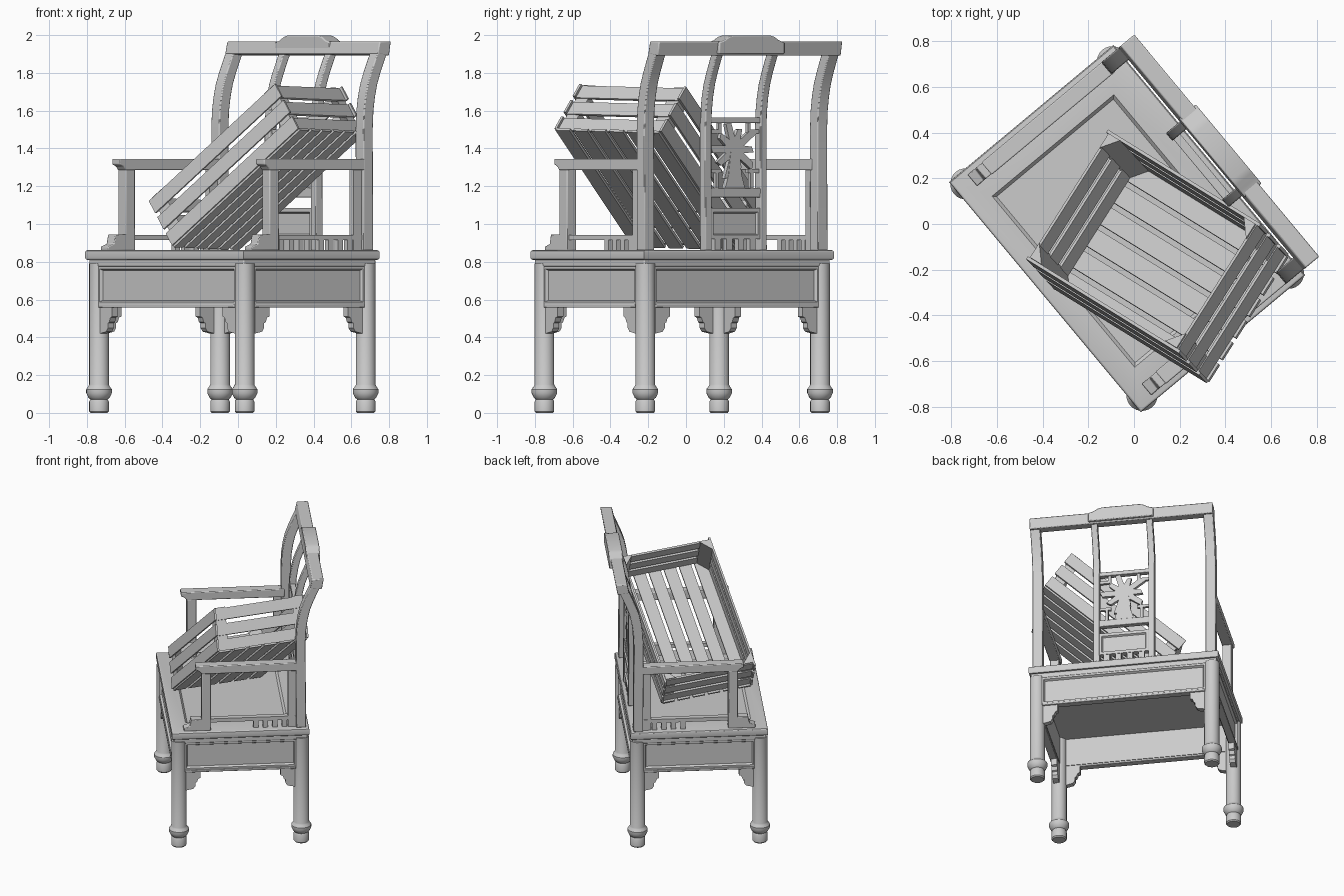
import bpy, bmesh, math
from math import sin, cos, pi
from mathutils import Matrix, Vector

if "Cube" in bpy.data.objects:
    bpy.data.objects.remove(bpy.data.objects["Cube"])

# Chair frame: local front faces -y, turned about z
R = Matrix.Translation((-0.03, -0.02, 0)) @ Matrix.Rotation(math.radians(-50.2), 4, 'Z')


def finish(name, bm, M=R, bevel=0):
    bm.transform(M)
    bmesh.ops.recalc_face_normals(bm, faces=bm.faces)
    me = bpy.data.meshes.new(name)
    bm.to_mesh(me)
    bm.free()
    ob = bpy.data.objects.new(name, me)
    bpy.context.collection.objects.link(ob)
    if bevel:
        m = ob.modifiers.new("bevel", 'BEVEL')
        m.width, m.segments = bevel, 2
    return ob


def box_bm(x, y, z):
    bm = bmesh.new()
    bmesh.ops.create_cube(bm, size=1)
    for v in bm.verts:
        v.co = [(a[0] + a[1]) / 2 + c * (a[1] - a[0]) for a, c in zip((x, y, z), v.co)]
    return bm


def box(name, x, y, z, M=R, bevel=0):
    return finish(name, box_bm(x, y, z), M, bevel)


def prism(name, pts, lo, hi, plane='xz', M=R, bevel=0):
    bm = bmesh.new()
    co = {'xz': lambda p, t: (p[0], t, p[1]), 'yz': lambda p, t: (t, p[0], p[1]),
          'xy': lambda p, t: (p[0], p[1], t)}[plane]
    f = bm.faces.new([bm.verts.new(co(p, lo)) for p in pts])
    ext = bmesh.ops.extrude_face_region(bm, geom=[f])['geom']
    d = Vector(co((0, 0), hi - lo))
    bmesh.ops.translate(bm, vec=d, verts=[g for g in ext if isinstance(g, bmesh.types.BMVert)])
    return finish(name, bm, M, bevel)


def sink(bm, normal, inset, depth, slope=0.01):
    # recess the face pointing along normal
    bm.normal_update()
    f = max(bm.faces, key=lambda f: f.normal.dot(normal))
    if inset:
        bmesh.ops.inset_region(bm, faces=[f], thickness=inset)
    bmesh.ops.inset_region(bm, faces=[f], thickness=slope, depth=-depth)


def lathe(name, profile, x, y, n=24):
    bm = bmesh.new()
    rings = [[bm.verts.new((x + r * cos(2 * pi * i / n), y + r * sin(2 * pi * i / n), z))
              for i in range(n)] for r, z in profile]
    for a, b in zip(rings, rings[1:]):
        for i in range(n):
            bm.faces.new((a[i], a[(i + 1) % n], b[(i + 1) % n], b[i]))
    bm.faces.new(rings[0][::-1])
    bm.faces.new(rings[-1])
    return finish(name, bm)


# Seat: lower moulding, top slab with sunken panel
box("seat_moulding", (-.64, .64), (-.455, .455), (.775, .812), bevel=.006)
bm = box_bm((-.655, .655), (-.468, .468), (.81, .862))
bm.normal_update()
top = max(bm.faces, key=lambda f: f.normal.z)
edges = [e for e in bm.edges if abs(e.verts[0].co.z - e.verts[1].co.z) < .01]
bmesh.ops.inset_region(bm, faces=[top], thickness=.1)
for v in top.verts:
    v.co.x = math.copysign(.487, v.co.x)
    v.co.y = -.363 if v.co.y < 0 else .33
bmesh.ops.inset_region(bm, faces=[top], thickness=.02, depth=-.015)
bmesh.ops.bevel(bm, geom=edges, offset=.01, segments=3, profile=.5, affect='EDGES')
finish("seat", bm)

# Turned legs
foot = [(.045, 0), (.052, .008), (.052, .06), (.046, .072), (.056, .08), (.068, .105), (.068, .125),
        (.056, .142), (.052, .15), (.052, .79)]
for sx in (-1, 1):
    for sy in (-1, 1):
        lathe("leg", foot, sx * .602, sy * .417)

# Aprons and stepped corner brackets on all four sides
step = [(0, .57), (.10, .57), (.10, .51), (.085, .505), (.075, .48), (.065, .475), (.065, .45),
        (.05, .43), (0, .42)]
for k in range(4):
    half, d = ((.602, .452), (.417, .637))[k % 2]
    M = R @ Matrix.Rotation(k * pi / 2, 4, 'Z')
    bm = box_bm((-half + .03, half - .03), (-d, -d + .05), (.57, .78))
    sink(bm, Vector((0, -1, 0)), .025, .016, .012)
    finish("apron", bm, M)
    box("apron_lip", (-half + .04, half - .04), (-d - .005, -d + .045), (.557, .575), M, .004)
    for s in (-1, 1):
        prism("bracket", [(s * (half - .045 - x), z) for x, z in step], -d + .005, -d + .045, 'xz', M)

# Arms with front post, foot scroll, lower rail and spindles
for s in (-1, 1):
    a, b = sorted((s * .563, s * .627))
    box("arm_post", (a, b), (-.265, -.2), (.86, 1.29), bevel=.005)
    prism("arm_rest", [(-.305, 1.345), (.40, 1.345), (.40, 1.285), (-.19, 1.285), (-.265, 1.285),
                       (-.28, 1.305), (-.305, 1.315)], a - .003, b + .003, 'yz', bevel=.005)
    prism("arm_foot", [(-.385, .86), (-.385, .88), (-.345, .895), (-.335, .945), (-.255, .945), (-.25, .98),
                       (-.20, .98), (-.2, .86)], a, b, 'yz', bevel=.004)
    box("side_rail", (s * .595 - .02, s * .595 + .02), (-.21, .39), (.915, .942))
    box("rear_strip", (s * .595 - .018, s * .595 + .018), (.325, .39), (.86, 1.29))
    for i in range(4):
        y = .09 + i * .065
        box("side_spindle", (s * .595 - .015, s * .595 + .015), (y, y + .034), (.86, .92))

# Back posts and inner stiles, bent backwards at the top
bend = [(0, .86), (-.003, 1.5), (.002, 1.6), (.012, 1.67), (.028, 1.74), (.05, 1.80), (.08, 1.87), (.117, 1.95)]


def bent(name, x, w, yc, d):
    pts = [(yc - d + y, z) for y, z in bend] + [(yc + d + y, z) for y, z in bend[::-1]]
    prism(name, pts, x - w, x + w, 'yz', bevel=.005)


for s in (-1, 1):
    bent("back_post", s * .597, .034, .414, .033)
    bent("inner_stile", s * .19, .022, .424, .024)

# Top rail and raised crest
prism("top_rail", [(.475, 1.90), (.49, 1.967), (.568, 1.967), (.555, 1.89)], -.632, .632, 'yz', bevel=.006)
prism("crest", [(-.225, 1.90), (-.225, 1.962), (-.19, 1.972), (-.16, 1.99), (-.13, 1.998), (.13, 1.998),
                (.16, 1.99), (.19, 1.972), (.225, 1.962), (.225, 1.90)], .482, .578, 'xz', bevel=.006)

# Splat: panel, bars, spindles
bm = box_bm((-.175, .175), (.405, .443), (.92, 1.085))
sink(bm, Vector((0, -1, 0)), .03, .012)
sink(bm, Vector((0, 1, 0)), .03, .012)
finish("splat_panel", bm)
for z0, z1 in ((1.14, 1.19), (1.535, 1.565)):
    box("splat_bar", (-.175, .175), (.405, .443), (z0, z1), bevel=.004)
for i in range(4):
    x = -.12 + i * .08
    box("back_spindle", (x - .02, x + .02), (.41, .44), (.86, .925))

# Carved plant: leaf star, trunk, corner fretwork
leaf = (.17, .13, .16, .12, .17, .13, .16, .12, .17, .14)
n = len(leaf)
star = []
for i, r in enumerate(leaf):
    t = 2 * pi * i / n
    for k, q in ((-.12, r * .9), (.12, r), (.31, .065)):
        star.append((q * cos(t + k), 1.395 + q * sin(t + k)))
prism("carved_leaves", star, .412, .436)
prism("carved_trunk", [(-.07, 1.185), (.07, 1.185), (.045, 1.26), (.03, 1.38), (-.03, 1.38), (-.045, 1.26)],
      .41, .438)
for s in (-1, 1):
    for z in (1.27, 1.48):
        a, b = sorted((s * .175, s * .09))
        box("fretwork", (a, b), (.414, .434), (z, z + .02))
    box("fretwork", (s * .12 - .01, s * .12 + .01), (.414, .434), (1.185, 1.28))
    box("fretwork", (s * .1 - .01, s * .1 + .01), (.414, .434), (1.48, 1.54))

# Slatted crate leaning on the seat: axes are length, width, height
C = Vector((-.345, -.29, .877))
axes = [Vector(v).normalized() for v in ((.668, -.412, .62), (.358, .565, -.015), (-.13, .14, .25))]
K = Matrix.Translation(C) @ Matrix(axes).transposed().to_4x4()
CL, CW, CH, T = 1.0, .67, .31, .014

for i in range(3):
    z = .012 + i * .108
    zz = (z, z + .08)
    for y in (0, CW - T):
        box("crate_long_slat", (0, CL), (y, y + T), zz, K)
    for x in (T, CL - 2 * T):
        box("crate_end_slat", (x, x + T), (T, CW - T), zz, K)
pitch = CW / 6
for i in range(6):
    box("crate_floor_slat", (0, CL), (i * pitch + .012, (i + 1) * pitch - .012), (0, T), K)
for x in (.02, CL - .02):
    for y in (T, CW - T):
        dx = .075 if x < .5 else -.075
        dy = .075 if y < .3 else -.075
        prism("crate_corner_block", [(x, y), (x + dx, y), (x, y + dy)], T, CH + .006, 'xy', K)

# Smooth rounded surfaces, keep edges sharp
for o in bpy.context.collection.objects:
    o.select_set(True)
    bpy.context.view_layer.objects.active = o
bpy.ops.object.shade_smooth_by_angle(angle=math.radians(30))
